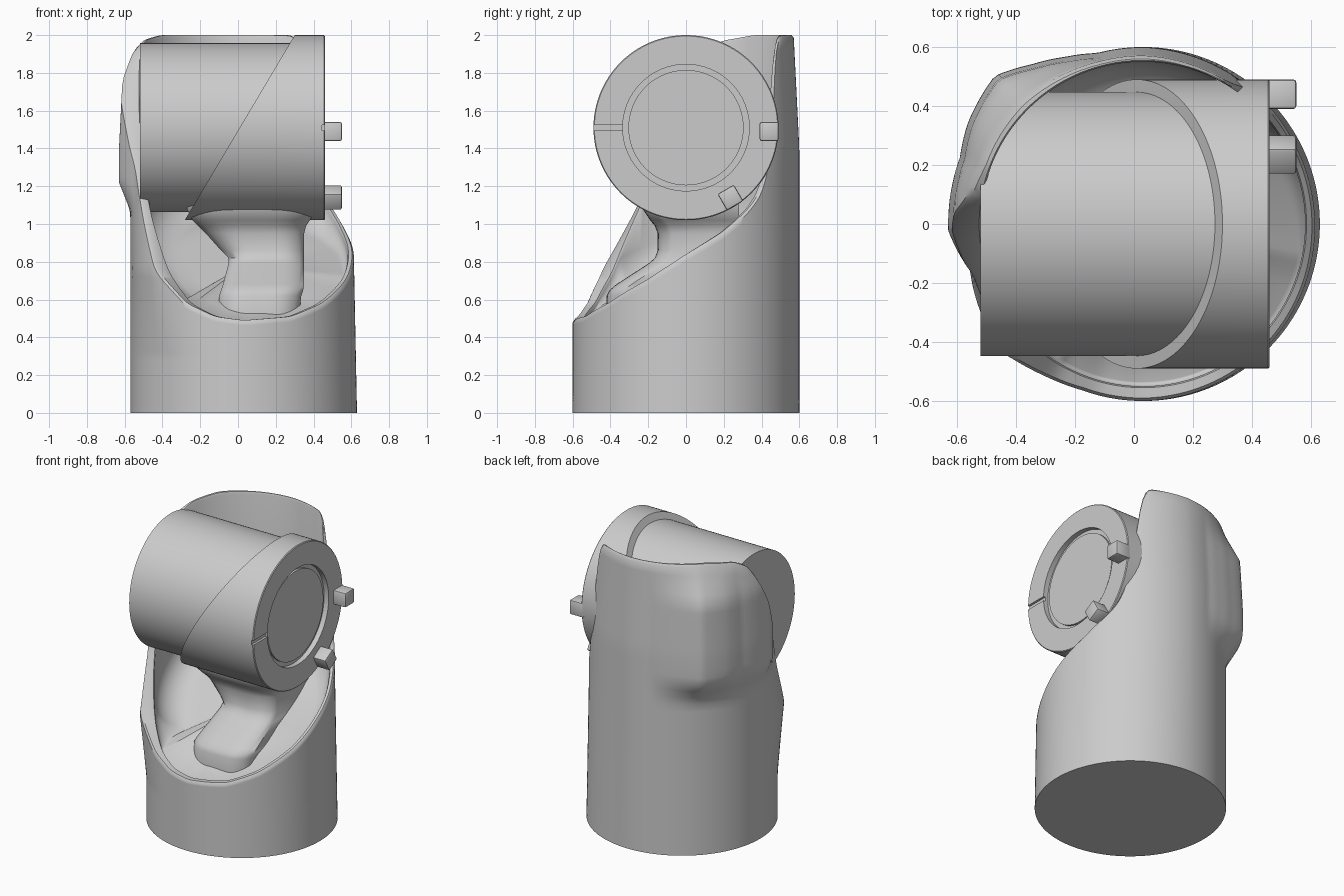
import bpy
import bmesh
from math import sin, cos, pi, radians, sqrt
from mathutils import Matrix

if "Cube" in bpy.data.objects:
    bpy.data.objects.remove(bpy.data.objects["Cube"], do_unlink=True)

grey = bpy.data.materials.new("plain_grey")
grey.use_nodes = True
grey.diffuse_color = (0.6, 0.6, 0.6, 1)
grey.node_tree.nodes["Principled BSDF"].inputs["Base Color"].default_value = (0.6, 0.6, 0.6, 1)


def finish(name, bm, angle=35):
    bmesh.ops.remove_doubles(bm, verts=bm.verts, dist=1e-5)
    bmesh.ops.recalc_face_normals(bm, faces=bm.faces)
    mesh = bpy.data.meshes.new(name)
    bm.to_mesh(mesh)
    bm.free()
    mesh.materials.append(grey)
    obj = bpy.data.objects.new(name, mesh)
    bpy.context.collection.objects.link(obj)
    smooth(obj, angle)
    return obj


def smooth(obj, angle):
    bpy.ops.object.select_all(action="DESELECT")
    obj.select_set(True)
    bpy.context.view_layer.objects.active = obj
    bpy.ops.object.shade_smooth_by_angle(angle=radians(angle))


def skin(bm, rows, cap=False):
    """Join closed rows of points with quads."""
    loops = [[bm.verts.new(p) for p in row] for row in rows]
    for a, b in zip(loops, loops[1:]):
        for i in range(len(a)):
            j = (i + 1) % len(a)
            bm.faces.new((a[i], a[j], b[j], b[i]))
    if cap:
        bm.faces.new(loops[0])
        bm.faces.new(loops[-1])


def interp(table, v):
    for (a, p), (b, q) in zip(table, table[1:]):
        if a <= v <= b:
            return p + (q - p) * (v - a) / (b - a)
    return table[0][1] if v < table[0][0] else table[-1][1]


# Housing: tapered tube with a scooped rim, whose height depends on the angle
RIM = [(-90, .49), (-65, .51), (-45, .58), (-20, .71), (0, .84), (20, .96),
       (35, 1.08), (43, 1.17), (48, 1.3), (52, 1.5), (55, 1.8), (57, 1.93),
       (61, 2.0), (140, 2.0), (160, 1.97), (171, 1.91), (180, 1.7),
       (190, 1.48), (206, 1.09), (225, .74), (240, .58), (255, .51), (270, .49)]
POD = [(105, 0), (115, .025), (125, .06), (135, .11), (150, .085),
       (160, .06), (182, .06), (197, 0)]
POD_Z = [(1.07, 0), (1.22, 1), (1.76, 1), (1.97, .1)]
CHEEK = [(190, 0), (222, .045), (250, 0)]
CHEEK_Z = [(.3, 0), (.75, 1), (1.1, 0)]
N = 180
CX, INNER = .03, .55
angles = [-90 + 360 * i / N for i in range(N)]
rim = [interp(RIM, a) for a in angles]
for _ in range(2):
    rim = [(rim[i - 1] + 2 * rim[i] + rim[(i + 1) % N]) / 4 for i in range(N)]
top = max(rim)
rim = [h * 2 / top if h > 1.9 else h for h in rim]


def outer(a, z):
    r = .6 - .02 * min(1, z) * max(0, cos(radians(a)))
    r -= .03 * max(0, z - 1.4) / .6
    r += interp(POD, a) * interp(POD_Z, z)
    return r + interp(CHEEK, a) * interp(CHEEK_Z, z)


def floor_z(y):
    return .49 + .5 * (y + .58)


def column(a, h):
    """Radius and height pairs from the base centre, over the rim, to the floor."""
    pts = [(0, 0)]
    rows = 36
    for i in range(rows + 1):
        z = (h - .015) * i / rows
        pts.append((outer(a, z), z))
    r = outer(a, h)
    pts += [(r - .01, h), (INNER + .005, h), (INNER, h - .015)]
    low = min(floor_z(.5 * sin(radians(a))), h - .035)
    k = min(.2, h - .02 - low)
    for i in range(7):
        t = i / 6 * pi / 2
        pts.append((INNER - k * (1 - cos(t)), low + k * (1 - sin(t))))
    edge = INNER - k
    for s in (.75, .5, .25, 0):
        pts.append((edge * s, low * s + floor_z(0) * (1 - s)))
    return pts


cols = [column(a, h) for a, h in zip(angles, rim)]
rows = [[(CX + c[k][0] * cos(radians(a)), c[k][0] * sin(radians(a)), c[k][1])
         for a, c in zip(angles, cols)] for k in range(len(cols[0]))]
bm = bmesh.new()
skin(bm, rows)
finish("housing", bm, 40)

# Drum and collar: profiles turned around the x axis
AXIS_Z = 1.51


def turned(name, profile, adjust, segments=128):
    bm = bmesh.new()
    rings = []
    for x, r in profile:
        ring = []
        for i in range(segments):
            t = 2 * pi * i / segments
            y, z = r * cos(t), AXIS_Z + r * sin(t)
            ring.append((adjust(x, y, z), y, z))
        rings.append(ring)
    skin(bm, rings)
    return finish(name, bm, 30)


def drum_end(x, y, z):
    # keep the end inside the pod of the housing
    if x < 0 and y > 0:
        return max(x, CX - sqrt(.65 ** 2 - y * y))
    return x


def slanted_end(x, y, z):
    return .3 - .594 * (2 - z) if x < 0 else x


turned("drum", [(-.52, 0), (-.52, .3), (-.52, .447), (.4, .447), (.4, 0)], drum_end)
collar = turned("collar", [(-.1, 0), (-.1, .482), (-.09, .49), (.455, .49), (.46, .485),
                           (.46, .335), (.425, .335), (.425, .305), (.44, .305),
                           (.44, 0)], slanted_end)


def block(name, centre, size, turn=0, bevel=0):
    bm = bmesh.new()
    bmesh.ops.create_cube(bm, size=1)
    bmesh.ops.scale(bm, vec=size, verts=bm.verts)
    if bevel:
        bmesh.ops.bevel(bm, geom=bm.edges[:], offset=bevel, segments=2,
                        profile=.5, affect="EDGES")
    bmesh.ops.transform(bm, verts=bm.verts,
                        matrix=Matrix.Translation(centre) @ Matrix.Rotation(radians(turn), 4, "X"))
    return finish(name, bm, 30)


# Thin slot across the collar face
cutter = block("slot_cutter", (.47, -.42, AXIS_Z), (.05, .2, .03))
cutter.hide_render = True
cut = collar.modifiers.new("slot", "BOOLEAN")
cut.operation = "DIFFERENCE"
cut.solver = "EXACT"
cut.object = cutter
bpy.context.view_layer.objects.active = collar
bpy.ops.object.modifier_apply(modifier="slot")
bpy.data.objects.remove(cutter, do_unlink=True)
smooth(collar, 30)

# Lugs on the collar face
block("rear_lug", (.495, .44, 1.49), (.11, .1, .1), 0, .01)
block("lower_lug", (.495, .235, 1.14), (.11, .1, .1), 30, .01)

# Pedestal: rows of height, left edge, right edge and front depth
SECTIONS = [(.48, -.1, .32, -.42), (.62, -.1, .335, -.42), (.65, -.09, .345, -.405),
            (.68, -.08, .35, -.37), (.79, -.05, .35, -.2), (.82, -.05, .35, -.165),
            (.86, -.09, .35, -.15), (.95, -.17, .35, -.15), (.99, -.21, .36, -.165),
            (1.02, -.24, .38, -.19), (1.08, -.27, .42, -.23), (1.15, -.27, .42, -.23)]
rows = []
for z, left, right, front in SECTIONS:
    row = []
    for i in range(17):
        t = i / 16
        row.append((left + (right - left) * t, front + .08 * abs(2 * t - 1) ** 4, z))
    rows.append(row + [(right, .28, z), (left, .28, z)])
bm = bmesh.new()
skin(bm, rows, cap=True)
finish("pedestal", bm, 50)
